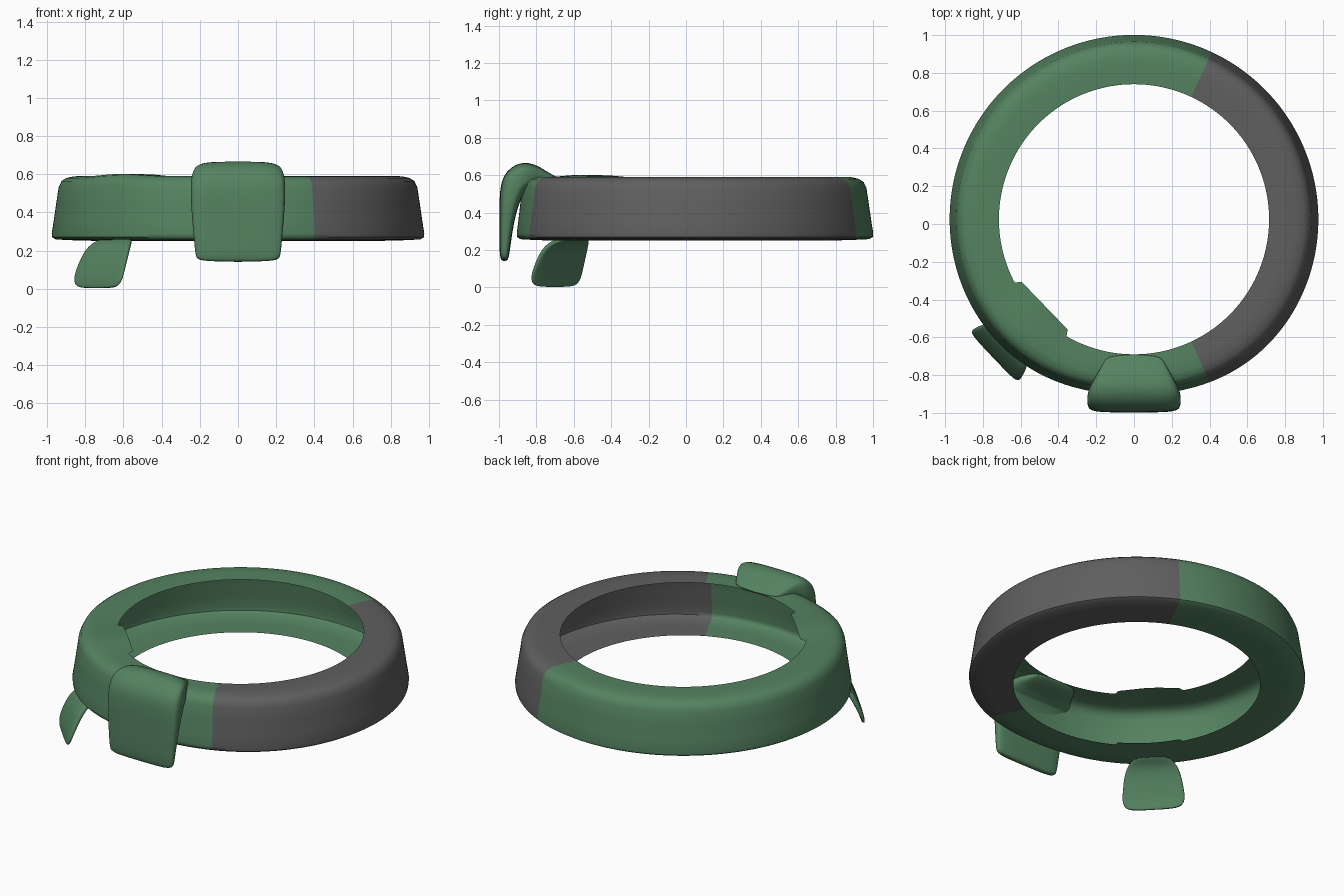
import bpy, bmesh
from math import sin, cos, radians, pi, exp, copysign
from mathutils import Vector

if "Cube" in bpy.data.objects:
    bpy.data.objects.remove(bpy.data.objects["Cube"])


def material(name, rgb):
    m = bpy.data.materials.new(name)
    m.use_nodes = True
    m.diffuse_color = (*rgb, 1)
    m.node_tree.nodes["Principled BSDF"].inputs["Base Color"].default_value = (*rgb, 1)
    return m


GREEN = material("fabric green", (0.09, 0.225, 0.118))
GREY = material("dark grey", (0.115, 0.115, 0.115))


def finish(bm, name, mats, angle=50):
    me = bpy.data.meshes.new(name)
    bm.to_mesh(me)
    bm.free()
    ob = bpy.data.objects.new(name, me)
    bpy.context.collection.objects.link(ob)
    for m in mats:
        me.materials.append(m)
    bpy.ops.object.select_all(action='DESELECT')
    ob.select_set(True)
    bpy.context.view_layer.objects.active = ob
    bpy.ops.object.shade_smooth_by_angle(angle=radians(angle))
    return ob


# Channel profile (radius, height), open towards the middle of the ring
PROFILE = [(.715, .587), (.80, .59), (.86, .589), (.90, .58), (.925, .563), (.94, .53),
           (.952, .45), (.965, .36), (.976, .29), (.974, .27), (.955, .258),
           (.85, .253), (.715, .25)]
TAB_ANGLE = 224


def ring_point(deg, i):
    r, z = PROFILE[i]
    a = radians(deg)
    off = deg - TAB_ANGLE
    # outer wall is drawn in beside the front strap
    r -= .045 * exp(-((deg - 270) / 32) ** 2) * max(0, (r - .75) / .22)
    # top swells slightly over the tab
    if z > .5:
        z += .012 * exp(-(off / 12) ** 2)
    # straight tongue on the inner rim
    if abs(off) <= 15:
        if i == 0:
            r = .658 / cos(radians(off))
        elif i == len(PROFILE) - 1:
            r = .69
    return r * cos(a), .025 + r * sin(a), z


bm = bmesh.new()
rows = [[bm.verts.new(ring_point(d, i)) for i in range(len(PROFILE))] for d in range(360)]
for d in range(360):
    a, b = rows[d], rows[(d + 1) % 360]
    for i in range(len(PROFILE) - 1):
        f = bm.faces.new((a[i + 1], b[i + 1], b[i], a[i]))
        f.material_index = int(d < 65 or d >= 295)
finish(bm, "collar_ring", [GREEN, GREY])


def loft(name, deg, stations, sides=24, power=.5):
    """Rounded strip through stations (radius, height, half width, half thickness)."""
    out = Vector((cos(radians(deg)), sin(radians(deg)), 0))
    side = Vector((-out.y, out.x, 0))
    pts = [out * s[0] + Vector((0, 0, s[1])) for s in stations]
    bm = bmesh.new()
    loops = []
    for k, (p, s) in enumerate(zip(pts, stations)):
        along = pts[min(k + 1, len(pts) - 1)] - pts[max(k - 1, 0)]
        normal = along.normalized().cross(side)
        loop = []
        for j in range(sides):
            t = 2 * pi * j / sides
            u = copysign(abs(cos(t)) ** power, cos(t)) * s[2]
            v = copysign(abs(sin(t)) ** power, sin(t)) * s[3]
            loop.append(bm.verts.new(p + side * u + normal * v))
        loops.append(loop)
    for a, b in zip(loops, loops[1:]):
        for j in range(sides):
            n = (j + 1) % sides
            bm.faces.new((a[j], a[n], b[n], b[j]))
    bm.faces.new(loops[0])
    bm.faces.new(loops[-1])
    bmesh.ops.recalc_face_normals(bm, faces=bm.faces)
    ob = finish(bm, name, [GREEN], 80)
    sub = ob.modifiers.new("soften", 'SUBSURF')
    sub.levels = sub.render_levels = 2
    return ob


# Wide strap folded over the front of the ring
loft("front_strap", 270, [
    (.69, .587, .14, .006), (.74, .583, .165, .03), (.80, .598, .20, .057),
    (.865, .60, .237, .082), (.918, .565, .249, .078), (.942, .48, .249, .057),
    (.956, .38, .243, .042), (.966, .26, .232, .032), (.971, .17, .224, .026),
    (.971, .14, .21, .016)])

# Tab hanging out from under the ring
loft("hanging_tab", 223.5, [
    (.84, .262, .085, .01), (.90, .245, .135, .018), (.945, .20, .165, .02),
    (.985, .12, .178, .018), (1.008, .06, .185, .014), (1.018, .02, .17, .011),
    (1.021, .002, .125, .008)])
